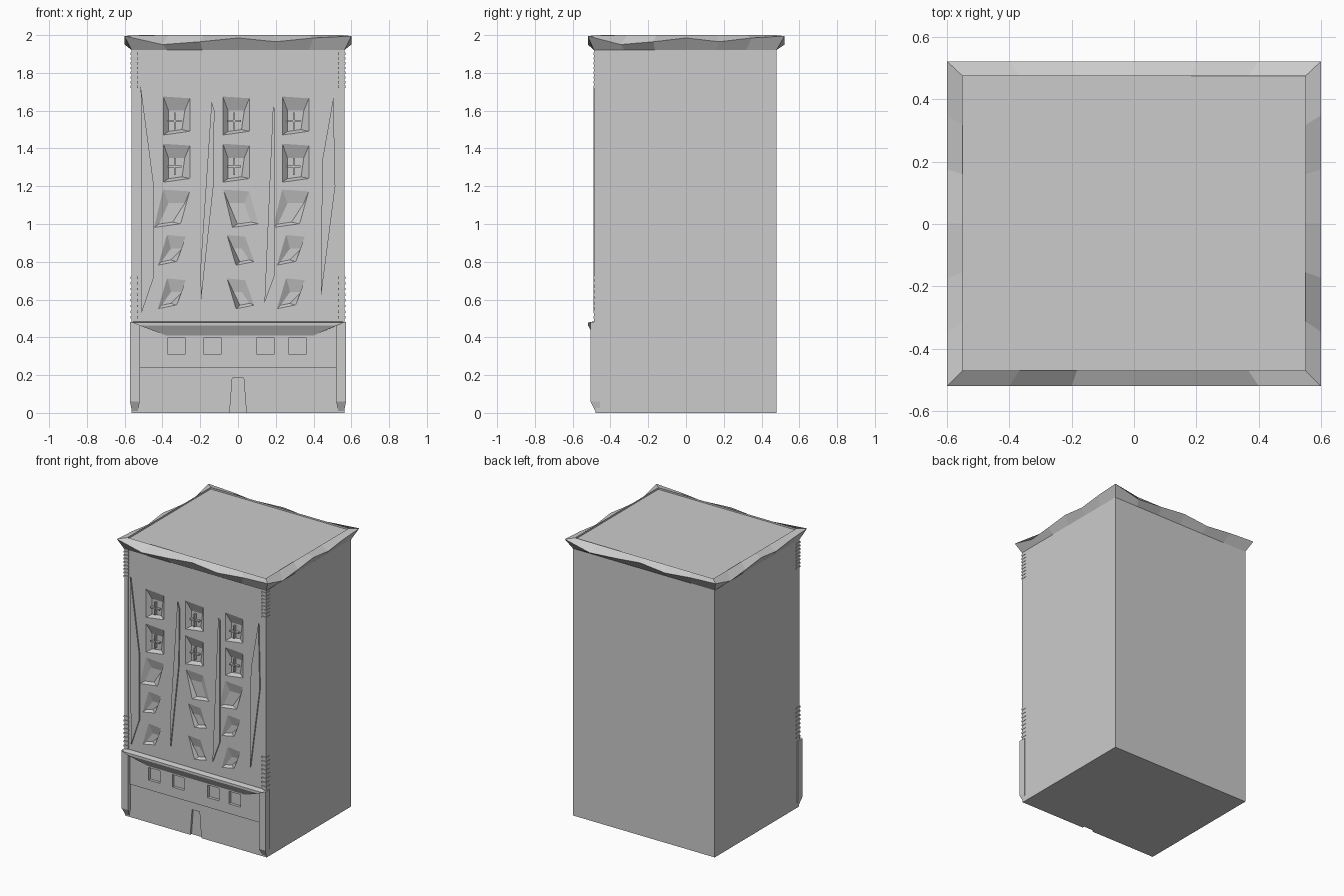
import bpy, bmesh, math

cube = bpy.data.objects.get("Cube")
if cube:
    bpy.data.objects.remove(cube, do_unlink=True)

stone = bpy.data.materials.new("pale grey stone")
stone.use_nodes = True
COLOUR = (0.6, 0.6, 0.6, 1)
stone.diffuse_color = COLOUR
stone.node_tree.nodes["Principled BSDF"].inputs["Base Color"].default_value = COLOUR


def finish(name, bm):
    bmesh.ops.recalc_face_normals(bm, faces=bm.faces)
    mesh = bpy.data.meshes.new(name)
    bm.to_mesh(mesh)
    bm.free()
    mesh.materials.append(stone)
    obj = bpy.data.objects.new(name, mesh)
    bpy.context.collection.objects.link(obj)
    return obj


def loft(bm, rings):
    """Closed skin through rings with equal point counts, capped at both ends."""
    loops = [[bm.verts.new(p) for p in r] for r in rings]
    n = len(loops[0])
    for a, b in zip(loops, loops[1:]):
        for i in range(n):
            j = (i + 1) % n
            bm.faces.new((a[i], a[j], b[j], b[i]))
    bm.faces.new(loops[0])
    bm.faces.new(loops[-1])


def rect(x0, x1, z0, z1):
    return [(x0, z0), (x1, z0), (x1, z1), (x0, z1)]


def at_depth(shape, y):
    return [(x, y, z) for x, z in shape]


def slab(bm, shape, y0, y1):
    loft(bm, [at_depth(shape, y0), at_depth(shape, y1)])


def cut(target, cutter):
    mod = target.modifiers.new("openings", 'BOOLEAN')
    mod.object = cutter
    mod.solver = 'EXACT'
    deps = bpy.context.evaluated_depsgraph_get()
    mesh = bpy.data.meshes.new_from_object(target.evaluated_get(deps))
    target.modifiers.clear()
    target.data = mesh


W, FRONT, BACK, EAVES = 0.565, -0.48, 0.48, 1.925

# Main block
bm = bmesh.new()
slab(bm, rect(-W, W, 0, EAVES), FRONT, BACK)
body = finish("main_block", bm)

# Raised band above the door
bm = bmesh.new()
slab(bm, rect(-0.52, 0.52, 0.24, 0.46), FRONT - 0.008, FRONT + 0.01)
band = finish("ground_floor_band", bm)

# Window recesses: sloping head and sill, leaning sides on the lower floors
bm = bmesh.new()
for col, cx in enumerate((-0.325, -0.01, 0.305)):
    for row, top in enumerate((1.68, 1.43, 1.19, 0.95, 0.72)):
        lean = 0.0 if row < 2 else (0.05 if col != 1 else -0.05)
        low = top - (0.21 if row < 3 else 0.17)
        half = 0.072 if row < 3 else 0.05
        outer = [(cx - half - lean, low), (cx + half - lean, low + 0.02),
                 (cx + half, top - 0.01), (cx - half, top)]
        inner = [(cx - half * 0.6 - lean, low + 0.02), (cx + half * 0.4 - lean, low + 0.03),
                 (cx + half * 0.6, top - 0.08), (cx - half * 0.6, top - 0.08)]
        deep = FRONT + (0.03 if row < 2 else 0.018)
        loft(bm, [at_depth(outer, FRONT - 0.002), at_depth(inner, deep)])
# Small ground floor windows and the door
for cx in (-0.32, -0.13, 0.15, 0.32):
    slab(bm, rect(cx - 0.05, cx + 0.04, 0.31, 0.40), FRONT - 0.05, FRONT + 0.012)
slab(bm, [(-0.045, -0.01), (0.045, -0.01), (0.03, 0.185), (-0.03, 0.185)],
     FRONT - 0.05, FRONT + 0.015)
cutter = finish("opening_cutter", bm)
cutter.hide_render = True
cut(body, cutter)
cut(band, cutter)
bpy.data.objects.remove(cutter, do_unlink=True)

# Window bars inside the top two floors
bm = bmesh.new()
for cx in (-0.335, -0.02, 0.295):
    for z in (1.48, 1.24):
        slab(bm, rect(cx - 0.005, cx + 0.005, z + 0.02, z + 0.11), FRONT + 0.008, FRONT + 0.035)
        slab(bm, rect(cx - 0.035, cx + 0.035, z + 0.06, z + 0.07), FRONT + 0.012, FRONT + 0.035)
finish("window_bars", bm)

# Tapered wall piers
bm = bmesh.new()
piers = (
    [(-0.515, 1.73), (-0.51, 0.53), (-0.445, 0.72), (-0.445, 1.2)],
    [(-0.14, 1.65), (-0.2, 0.75), (-0.195, 0.6), (-0.13, 1.2), (-0.125, 1.6)],
    [(0.185, 1.62), (0.14, 0.58), (0.195, 0.73), (0.195, 1.61)],
    [(0.505, 1.67), (0.445, 1.33), (0.44, 0.62), (0.515, 1.2)],
)
for shape in piers:
    slab(bm, shape, FRONT - 0.01, FRONT + 0.01)
finish("wall_piers", bm)

# Corner strips with small quoins, and the ground floor corner posts
strips, quoins, posts = bmesh.new(), bmesh.new(), bmesh.new()
for s in (-1, 1):
    slab(strips, rect(s * 0.535, s * W, 0.48, EAVES), FRONT - 0.006, FRONT + 0.01)
    for z in [0.5 + 0.03 * i for i in range(8)] + [1.72 + 0.025 * i for i in range(8)]:
        slab(quoins, rect(s * 0.53, s * 0.568, z, z + 0.012), FRONT - 0.01, FRONT + 0.035)

    def ring(z, inset, y):
        a, b = s * (0.52 + inset), s * (0.572 - inset)
        return [(a, y, z), (b, y, z), (b, -0.455, z), (a, -0.455, z)]

    loft(posts, [ring(0, 0.012, -0.475), ring(0.06, 0, -0.506), ring(0.48, 0, -0.506)])
finish("corner_strips", strips)
finish("corner_quoins", quoins)
finish("corner_posts", posts)

# Projecting ledge with sloping soffit
bm = bmesh.new()
loft(bm, [
    [(x, FRONT + 0.01, z) for x, z in rect(-0.56, 0.56, 0.41, 0.485)],
    [(x, FRONT - 0.008, z) for x, z in [(-0.38, 0.41), (0.40, 0.41), (0.55, 0.485), (-0.55, 0.485)]],
    [(x, -0.518, z) for x, z in [(-0.52, 0.462), (0.52, 0.462), (0.56, 0.478), (-0.56, 0.478)]],
])
finish("ledge", bm)

# Flared cornice with a wavy outer edge and sunken roof
N = 6


def outline(hx, y0, y1, height):
    corners = [(-hx, y0), (hx, y0), (hx, y1), (-hx, y1)]
    pts = []
    for c in range(4):
        (ax, ay), (bx, by) = corners[c], corners[(c + 1) % 4]
        for i in range(N):
            t = i / N
            pts.append((ax + (bx - ax) * t, ay + (by - ay) * t, height(i, c)))
    return pts


WAVE = (1.995, 1.95, 1.965, 1.985, 1.965, 1.985)
bm = bmesh.new()
loft(bm, [
    outline(W, FRONT - 0.008, BACK, lambda i, c: EAVES - 0.003),
    outline(0.6, -0.52, 0.522, lambda i, c: WAVE[i]),
    outline(0.55, -0.47, 0.475, lambda i, c: 2.0),
    outline(0.55, -0.47, 0.475, lambda i, c: 1.988),
])
finish("cornice_and_roof", bm)
